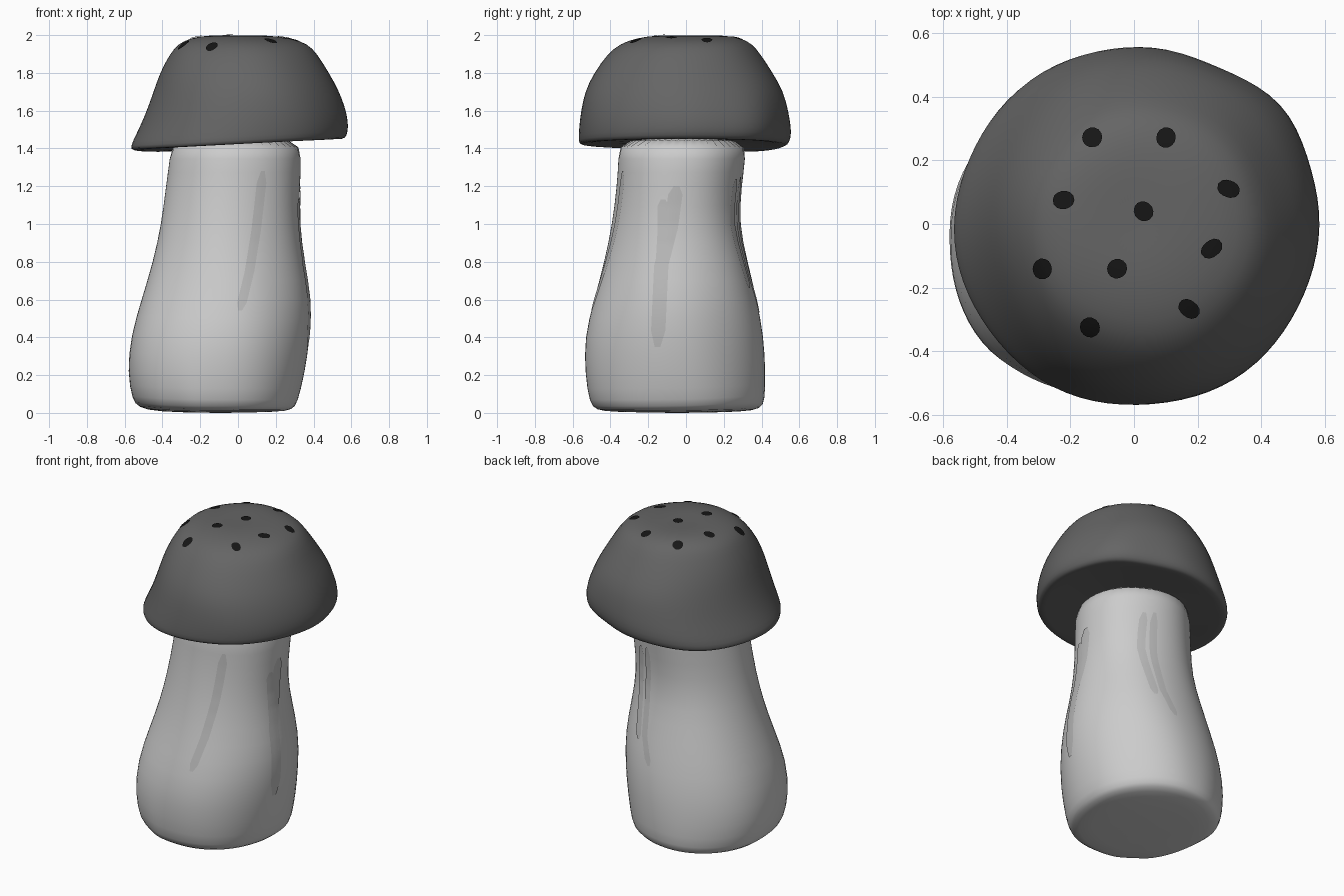
import bpy, bmesh, math, random
from mathutils import Vector

if "Cube" in bpy.data.objects:
    bpy.data.objects.remove(bpy.data.objects["Cube"])

random.seed(4)
SEG = 40


def material(name, v):
    m = bpy.data.materials.new(name)
    m.diffuse_color = (v, v, v, 1)
    m.use_nodes = True
    m.node_tree.nodes["Principled BSDF"].inputs["Base Color"].default_value = m.diffuse_color
    return m


def make_object(name, bm, mat=None):
    me = bpy.data.meshes.new(name)
    for f in bm.faces:
        f.smooth = True
    bm.to_mesh(me)
    bm.free()
    ob = bpy.data.objects.new(name, me)
    bpy.context.collection.objects.link(ob)
    if mat:
        me.materials.append(mat)
    return ob


def loft(name, rings, shape, mat=None):
    """Stack rings given as (z, xmin, xmax, ymin, ymax), then smooth them."""
    bm = bmesh.new()
    loops = []
    for z, x0, x1, y0, y1 in rings:
        loop = []
        for i in range(SEG):
            a = 2 * math.pi * i / SEG
            k, dz = shape(a, z)
            loop.append(bm.verts.new(((x0 + x1) / 2 + k * math.cos(a) * (x1 - x0) / 2,
                                      (y0 + y1) / 2 + k * math.sin(a) * (y1 - y0) / 2,
                                      z + dz)))
        loops.append(loop)
    for a, b in zip(loops, loops[1:]):
        for i in range(SEG):
            j = (i + 1) % SEG
            bm.faces.new((a[i], a[j], b[j], b[i]))
    bm.faces.new(loops[0][::-1])
    bm.faces.new(loops[-1])
    ob = make_object(name, bm, mat)
    sub = ob.modifiers.new("smooth", 'SUBSURF')
    sub.levels = sub.render_levels = 1
    return ob


def bump(a, deg, width):
    d = (math.degrees(a) - deg + 180) % 360 - 180
    return math.exp(-(d / width) ** 2)


def stem_shape(a, z):
    low = max(0.0, 1 - z / 0.9)
    k = 1 + 0.02 * abs(math.sin(2 * a)) * low
    k -= 0.045 * bump(a, 238, 9) * max(0, 1 - z / 0.3)
    k += 0.008 * math.sin(5 * a + 4 * z)
    return k, 0.02 * low * (bump(a, 190, 40) + bump(a, 60, 40)) if z > 0.005 else 0


def cap_shape(a, z):
    w = min(1.0, max(0.0, (1.8 - z) / 0.3))
    k = 1 + w * (0.045 * bump(a, 38, 14) - 0.03 * bump(a, 66, 13))
    k += 0.006 * math.sin(6 * a + 5 * z)
    return k, w * (0.028 * math.cos(a) - 0.02 * bump(a, 135, 35))


# Stem: leaning, bulging foot
stem = loft("stem", [
    (0.00, -0.12, -0.06, -0.08, -0.02),
    (0.005, -0.44, 0.22, -0.40, 0.32),
    (0.015, -0.53, 0.29, -0.48, 0.395),
    (0.05, -0.56, 0.315, -0.515, 0.415),
    (0.20, -0.59, 0.35, -0.537, 0.42),
    (0.40, -0.572, 0.38, -0.54, 0.413),
    (0.60, -0.512, 0.387, -0.485, 0.377),
    (0.80, -0.45, 0.35, -0.43, 0.33),
    (1.00, -0.405, 0.323, -0.39, 0.283),
    (1.20, -0.38, 0.332, -0.367, 0.295),
    (1.35, -0.36, 0.338, -0.36, 0.315),
    (1.47, -0.345, 0.325, -0.355, 0.315)], stem_shape)

# Cap: flat underside, crisp rim, flattened crown
cap = loft("cap", [
    (1.44, -0.06, 0.06, -0.06, 0.06),
    (1.435, -0.40, 0.41, -0.41, 0.39),
    (1.42, -0.54, 0.54, -0.545, 0.52),
    (1.425, -0.57, 0.568, -0.572, 0.545),
    (1.46, -0.562, 0.582, -0.573, 0.562),
    (1.52, -0.53, 0.582, -0.57, 0.562),
    (1.60, -0.49, 0.566, -0.56, 0.547),
    (1.70, -0.45, 0.532, -0.54, 0.522),
    (1.80, -0.415, 0.482, -0.49, 0.462),
    (1.90, -0.362, 0.422, -0.417, 0.395),
    (1.955, -0.318, 0.37, -0.35, 0.35),
    (1.985, -0.25, 0.28, -0.26, 0.29),
    (2.00, -0.16, 0.15, -0.15, 0.20),
    (1.995, -0.04, 0.04, -0.04, 0.06)], cap_shape, material("cap_dark", 0.13))

dg = bpy.context.evaluated_depsgraph_get()


def project(ob, origin, direction, bm):
    hit, p, n, _ = ob.evaluated_get(dg).ray_cast(origin, direction)
    return bm.verts.new(p + n * 0.005) if hit else None


def add_face(bm, verts, direction):
    if all(verts):
        f = bm.faces.new(verts)
        f.normal_update()
        if f.normal.dot(direction) > 0:
            f.normal_flip()


# Small dark spots lying on the crown
spot_mat = material("spot_black", 0.008)
down = Vector((0, 0, -1))
spots = [(-0.13, 0.27), (0.10, 0.27), (-0.22, 0.075), (0.295, 0.11), (0.03, 0.04),
         (-0.285, -0.14), (-0.053, -0.14), (0.243, -0.077), (0.172, -0.265), (-0.137, -0.322)]
bm = bmesh.new()
for x, y in spots:
    centre = project(cap, Vector((x, y, 3)), down, bm)
    turn, stretch = random.uniform(0, 3), random.uniform(0, 0.2)
    loops = []
    for r in (0.016, 0.031):
        loop = []
        for i in range(14):
            a = 2 * math.pi * i / 14
            rr = r * (1 + stretch * math.cos(2 * (a - turn)))
            loop.append(project(cap, Vector((x + rr * math.cos(a), y + rr * math.sin(a), 3)), down, bm))
        loops.append(loop)
    for i in range(14):
        j = (i + 1) % 14
        add_face(bm, (centre, loops[0][i], loops[0][j]), down)
        add_face(bm, (loops[0][i], loops[1][i], loops[1][j], loops[0][j]), down)
make_object("cap_spots", bm, spot_mat)

# Faint streaks painted down the stem: (ray direction, width, [(sideways, z), ...])
front, right, back = Vector((0, 1, 0)), Vector((-1, 0, 0)), Vector((0, -1, 0))
streaks = [
    (front, 0.05, [(0.13, 1.28), (0.095, 0.97), (0.06, 0.75), (0.01, 0.54)]),
    (right, 0.075, [(-0.05, 1.20), (-0.08, 0.98), (-0.13, 0.78), (-0.15, 0.35)]),
    (right, 0.06, [(-0.12, 1.13), (-0.12, 0.95), (-0.13, 0.78), (-0.14, 0.62)]),
    (back, 0.045, [(0.14, 1.24), (0.15, 1.0), (0.13, 0.82), (0.11, 0.66)]),
    (back, 0.045, [(0.08, 1.25), (0.08, 0.95), (0.06, 0.70), (0.0, 0.53)])]
bm = bmesh.new()
for d, width, path in streaks:
    rows, n = [], 30
    for i in range(n + 1):
        t = i / n * (len(path) - 1)
        k = min(int(t), len(path) - 2)
        s, z = (path[k][c] + (path[k + 1][c] - path[k][c]) * (t - k) for c in (0, 1))
        w = width / 2 * min(1, 0.4 + 0.3 * i, 0.4 + 0.3 * (n - i))
        row = []
        for off in (-w, -w / 3, w / 3, w):
            o = Vector((s + off, 0, z)) if d.x == 0 else Vector((0, s + off, z))
            row.append(project(stem, o - d * 2, d, bm))
        rows.append(row)
    for a, b in zip(rows, rows[1:]):
        for c in range(3):
            add_face(bm, (a[c], a[c + 1], b[c + 1], b[c]), d)
make_object("stem_streaks", bm, material("streak_grey", 0.5))
